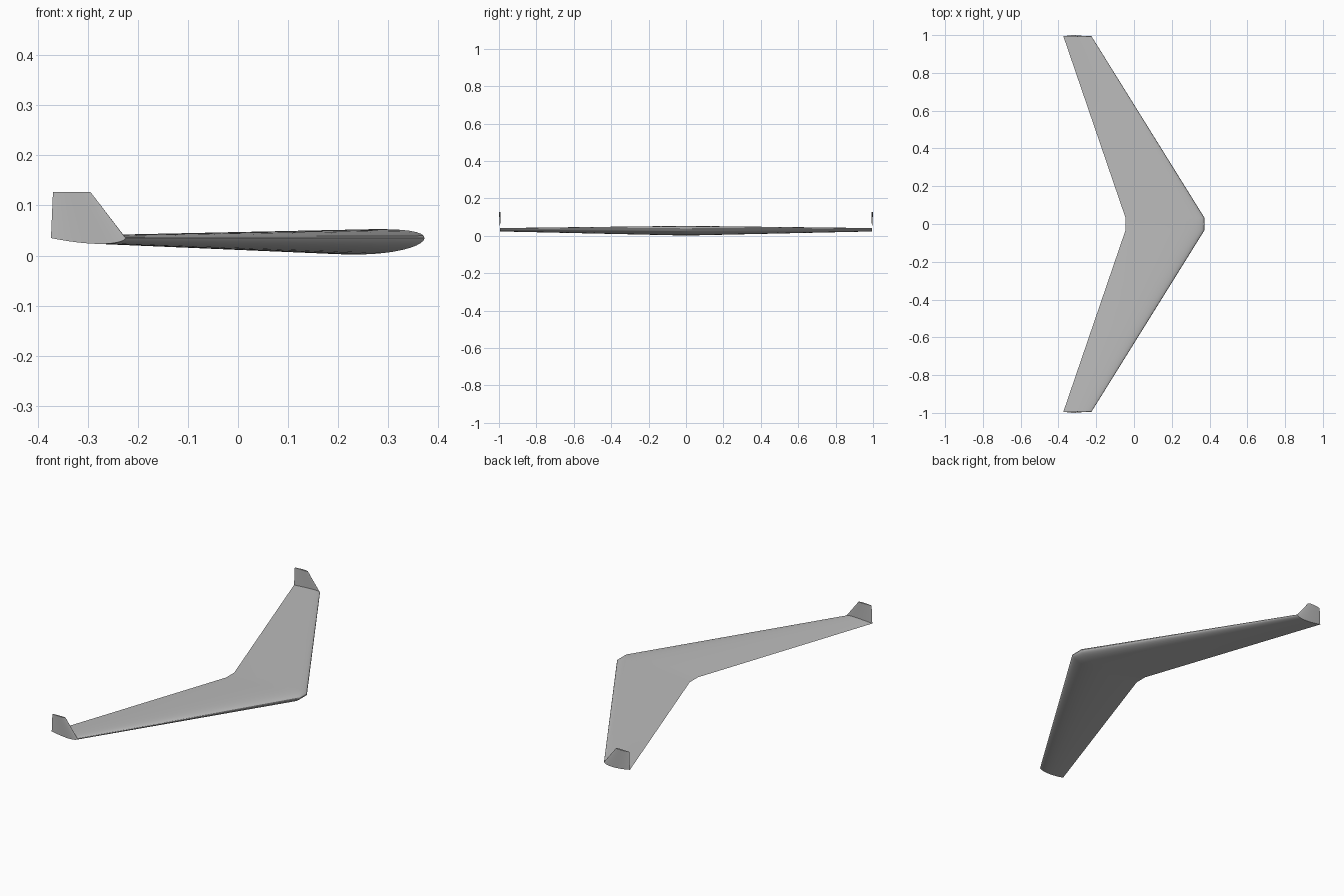
import bpy, bmesh, math
from mathutils import Vector

cube = bpy.data.objects.get("Cube")
if cube:
    bpy.data.objects.remove(cube, do_unlink=True)

# One grey for the whole airframe
grey = bpy.data.materials.new("airframe_grey")
grey.use_nodes = True
COLOUR = (0.5, 0.5, 0.5, 1)
grey.diffuse_color = COLOUR
grey.node_tree.nodes["Principled BSDF"].inputs["Base Color"].default_value = COLOUR

STEPS = 24          # stations from trailing to leading edge
MID_Z = 0.035       # height of the chord plane


def surface(t, side):
    """Cambered aerofoil of unit chord: offset at t, side +1 full / -1 flat."""
    thick = 0.6 * (0.2969 * math.sqrt(t) - 0.126 * t - 0.3516 * t**2
                   + 0.2843 * t**3 - 0.1036 * t**4)
    m, p = 0.02, 0.4
    if t < p:
        camber = m / p**2 * (2 * p * t - t * t)
    else:
        camber = m / (1 - p)**2 * (1 - 2 * p + 2 * p * t - t * t)
    return camber + side * thick


def section(nose, tail, origin, out):
    """Closed ring of points; the fuller side bulges along 'out'."""
    chord = nose - tail
    ts = [(1 + math.cos(math.pi * i / STEPS)) / 2 for i in range(STEPS + 1)]
    loop = [(t, 1) for t in ts] + [(t, -1) for t in ts[-2:0:-1]]
    ring = []
    for t, side in loop:
        offset = 0 if t == 1 else surface(t, side) * chord
        ring.append(Vector((nose - t * chord, 0, 0)) + Vector(origin) + Vector(out) * offset)
    return ring


def loft(name, rings, cap_end=False):
    bm = bmesh.new()
    rows = [[bm.verts.new(p) for p in ring] for ring in rings]
    for a, b in zip(rows, rows[1:]):
        for i in range(len(a)):
            j = (i + 1) % len(a)
            bm.faces.new((a[i], a[j], b[j], b[i]))
    if cap_end:
        bm.faces.new(rows[-1])
    bmesh.ops.recalc_face_normals(bm, faces=bm.faces)
    # Open shells: make the underside (or outer side) face outwards
    centre = sum((v.co for v in bm.verts), Vector()) / len(bm.verts)
    if sum((f.calc_center_median() - centre).dot(f.normal) * f.calc_area() for f in bm.faces) < 0:
        bmesh.ops.reverse_faces(bm, faces=bm.faces)
    mesh = bpy.data.meshes.new(name)
    bm.to_mesh(mesh)
    bm.free()
    mesh.materials.append(grey)
    obj = bpy.data.objects.new(name, mesh)
    bpy.context.collection.objects.link(obj)
    bpy.ops.object.select_all(action='DESELECT')
    obj.select_set(True)
    bpy.context.view_layer.objects.active = obj
    bpy.ops.object.shade_smooth_by_angle(angle=math.radians(30))


def root(y):
    return section(0.373, -0.045, (0, y, MID_Z), (0, 0, -1))


def tip(y):
    return section(-0.225, -0.374, (0, y, MID_Z), (0, 0, -1))


# Swept wing with a short straight centre panel
ROOT_Y, TIP_Y = 0.033, 0.994
loft("wing", [tip(-TIP_Y), root(-ROOT_Y), root(ROOT_Y), tip(TIP_Y)])

# Winglets twist from the upright wing tip section to a level top section
for name, s in (("front_winglet", -1), ("back_winglet", 1)):
    top = section(-0.295, -0.37, (0, s * TIP_Y, 0.127), (0, s, 0))
    loft(name, [tip(s * TIP_Y), top], cap_end=True)
